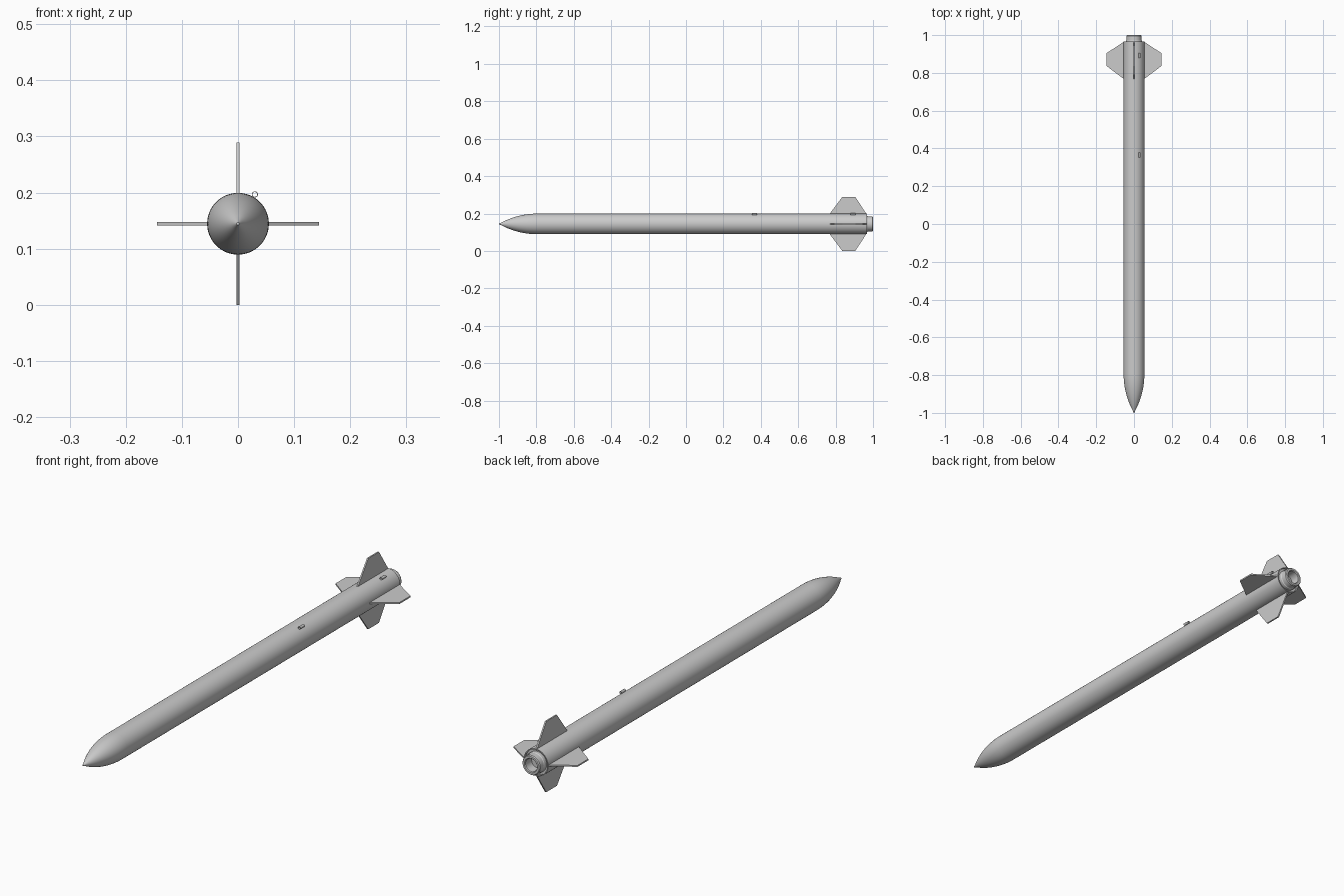
import bpy, bmesh, math
from mathutils import Matrix, Vector

if "Cube" in bpy.data.objects:
    bpy.data.objects.remove(bpy.data.objects["Cube"])

AXIS_Z = 0.1445
BODY_R = 0.055


def finish(bm, name, smooth=True):
    bmesh.ops.remove_doubles(bm, verts=bm.verts, dist=1e-5)
    bmesh.ops.recalc_face_normals(bm, faces=bm.faces)
    mesh = bpy.data.meshes.new(name)
    bm.to_mesh(mesh)
    bm.free()
    obj = bpy.data.objects.new(name, mesh)
    bpy.context.collection.objects.link(obj)
    if smooth:
        bpy.ops.object.select_all(action='DESELECT')
        obj.select_set(True)
        bpy.context.view_layer.objects.active = obj
        bpy.ops.object.shade_smooth_by_angle(angle=math.radians(30))
    return obj


def lathe(name, profile, centre=(0, 0, AXIS_Z), steps=64, closed=False):
    """Spin (radius, y) points around the y axis."""
    bm = bmesh.new()
    c = Vector(centre)
    verts = [bm.verts.new(c + Vector((r, y, 0))) for r, y in profile]
    edges = [bm.edges.new(p) for p in zip(verts, verts[1:])]
    if closed:
        edges.append(bm.edges.new((verts[-1], verts[0])))
    bmesh.ops.spin(bm, geom=verts + edges, cent=c, axis=(0, 1, 0),
                   angle=2 * math.pi, steps=steps)
    return finish(bm, name)


# Nose cone: tangent ogive with a closed base
length = 0.205
rho = (BODY_R ** 2 + length ** 2) / (2 * BODY_R)
nose = [(0, -1.0), (0.0025, -0.999)]
for i in range(1, 17):
    d = length * i / 16
    r = math.sqrt(rho ** 2 - (length - d) ** 2) + BODY_R - rho
    nose.append((r, -1.0 + d))
nose.append((0, -1.0 + length))
lathe("nose_cone", nose)

# Body tube
lathe("body_tube", [(0, -0.795), (BODY_R, -0.795), (BODY_R, 0.967),
                    (0.051, 0.967), (0.051, 0.958), (0, 0.958)])

# Motor retainer: stepped ring with an open bore
lathe("motor_retainer", [(0.026, 0.94), (0.042, 0.94), (0.042, 0.971),
                         (0.040, 0.974), (0.040, 0.996), (0.037, 1.0),
                         (0.029, 1.0), (0.026, 0.997)], closed=True)

# Four fins set around the tail
outline = [(0.050, 0.765), (0.1445, 0.836), (0.1445, 0.905), (0.050, 0.967)]
half = 0.003
for i, side in enumerate(("right", "top", "left", "bottom")):
    bm = bmesh.new()
    face = bm.faces.new([bm.verts.new((r, y, -half)) for r, y in outline])
    ext = bmesh.ops.extrude_face_region(bm, geom=[face])
    bmesh.ops.translate(bm, vec=(0, 0, 2 * half),
                        verts=[v for v in ext["geom"]
                               if isinstance(v, bmesh.types.BMVert)])
    bm.transform(Matrix.Translation((0, 0, AXIS_Z)) @
                 Matrix.Rotation(-i * math.pi / 2, 4, 'Y'))
    finish(bm, "fin_" + side, smooth=False)

# Two small launch lugs, short open tubes on the upper right
for name, y in (("launch_lug_front", 0.366), ("launch_lug_rear", 0.892)):
    a, b = y - 0.0135, y + 0.0135
    lathe(name, [(0.0055, a), (0.0055, b), (0.0042, b), (0.0042, a)],
          centre=(0.030, 0, 0.1967), steps=24, closed=True)
